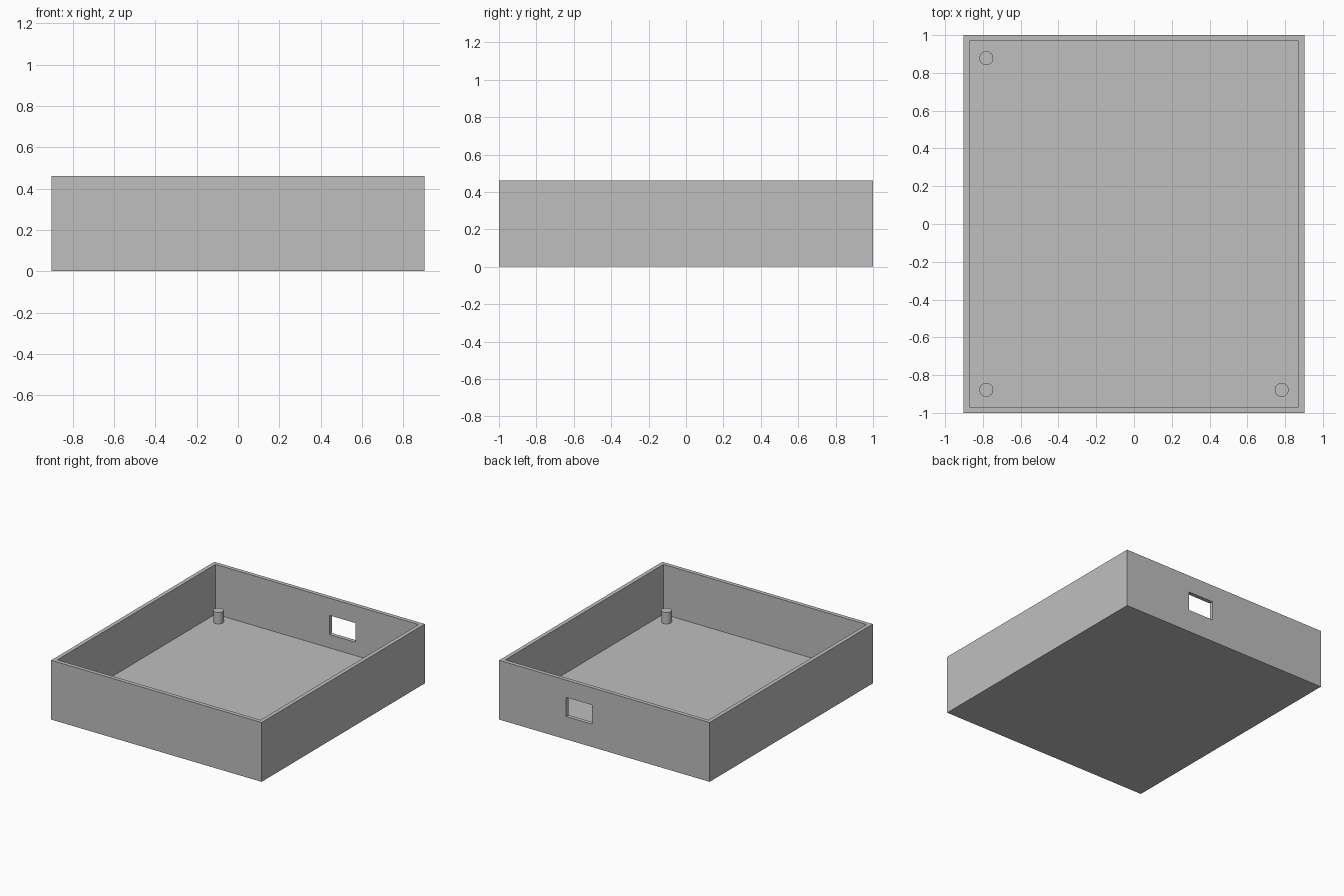
import bpy
import bmesh
import math

default = bpy.data.objects.get("Cube")
if default:
    bpy.data.objects.remove(default, do_unlink=True)

# Overall sizes
WIDTH, DEPTH, HEIGHT = 1.806, 2.0, 0.46
WALL, FLOOR = 0.044, 0.074
PEG_RADIUS, PEG_HEIGHT = 0.037, 0.089
PEG_X, PEG_Y = 0.782, 0.878

# Single plain grey plastic
grey = bpy.data.materials.new("plain grey")
grey.use_nodes = True
colour = (0.52, 0.52, 0.52, 1)
grey.diffuse_color = colour
grey.node_tree.nodes["Principled BSDF"].inputs["Base Color"].default_value = colour


def add_box(name, x, y, z):
    """Box spanning the given (low, high) ranges."""
    spans = (x, y, z)
    bpy.ops.mesh.primitive_cube_add(size=1, location=[sum(s) / 2 for s in spans])
    box = bpy.context.object
    box.name = name
    box.scale = [s[1] - s[0] for s in spans]
    bpy.ops.object.transform_apply(location=True, rotation=False, scale=True)
    return box


# Open tray: solid block with its top inset and pushed down to the floor
tray = add_box("tray", (-WIDTH / 2, WIDTH / 2), (-DEPTH / 2, DEPTH / 2), (0, HEIGHT))
tray.data.materials.append(grey)
bm = bmesh.new()
bm.from_mesh(tray.data)
top = max(bm.faces, key=lambda f: f.calc_center_median().z)
bmesh.ops.inset_region(bm, faces=[top], thickness=WALL)
pushed = bmesh.ops.extrude_face_region(bm, geom=[top])["geom"]
if top.is_valid:
    bmesh.ops.delete(bm, geom=[top], context="FACES")
for v in (g for g in pushed if isinstance(g, bmesh.types.BMVert)):
    v.co.z = FLOOR
bmesh.ops.recalc_face_normals(bm, faces=bm.faces)
bm.to_mesh(tray.data)
bm.free()

# Rectangular port through the back wall
cutter = add_box("port_cutter", (0.106, 0.328), (0.9, 1.1), (0.177, 0.326))
cutter.hide_render = True
cut = tray.modifiers.new("port", "BOOLEAN")
cut.operation = "DIFFERENCE"
cut.solver = "EXACT"
cut.object = cutter
bpy.context.view_layer.objects.active = tray
bpy.ops.object.modifier_apply(modifier=cut.name)
bpy.data.objects.remove(cutter, do_unlink=True)

# Round support pegs in three of the corners
for name, sx, sy in (("front_left_peg", 1, -1),
                     ("front_right_peg", -1, -1),
                     ("back_right_peg", -1, 1)):
    bpy.ops.mesh.primitive_cylinder_add(
        vertices=32, radius=PEG_RADIUS, depth=PEG_HEIGHT,
        location=(sx * PEG_X, sy * PEG_Y, FLOOR + PEG_HEIGHT / 2))
    peg = bpy.context.object
    peg.name = name
    peg.data.materials.append(grey)
    bpy.ops.object.shade_smooth_by_angle(angle=math.radians(30))
